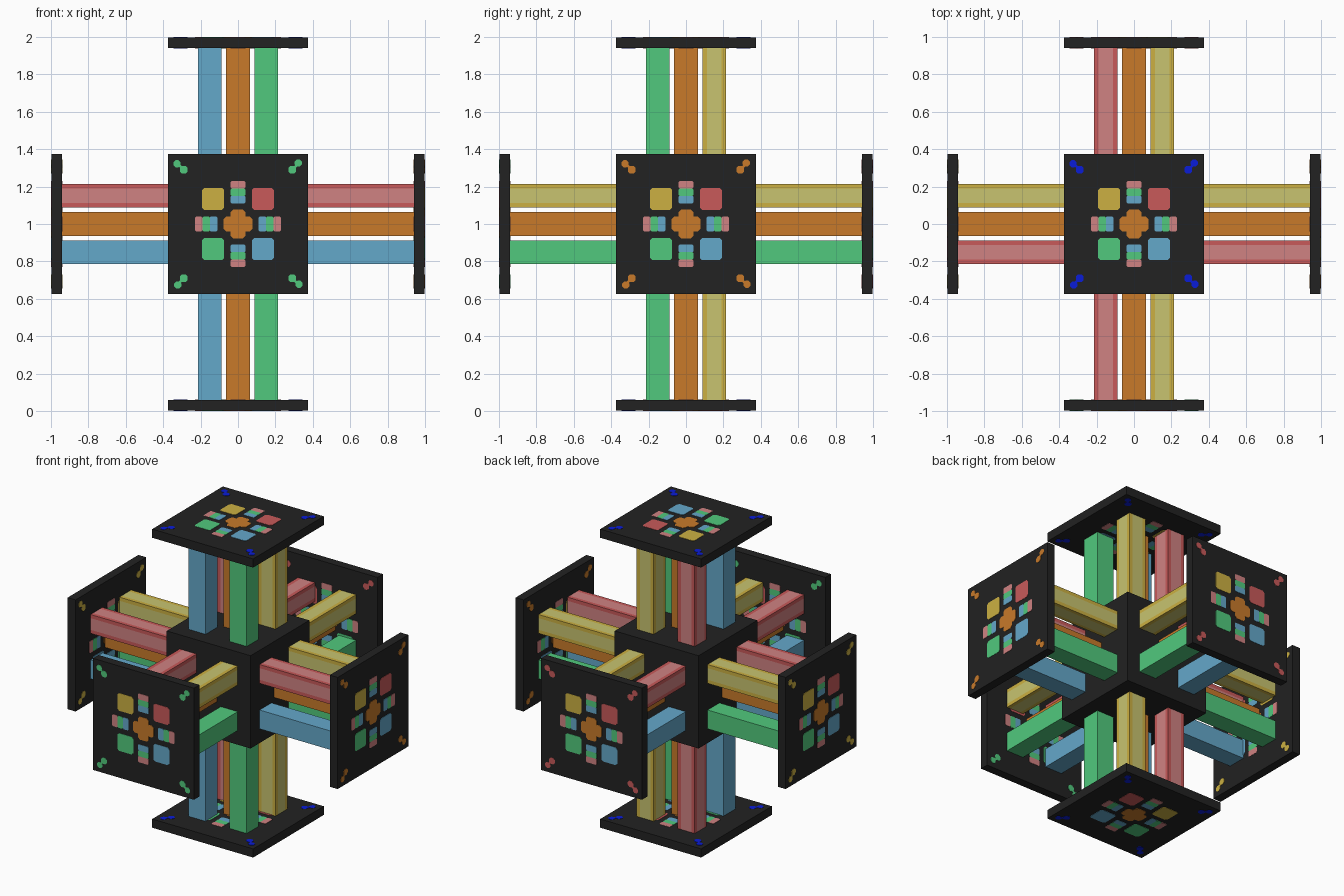
import bpy, bmesh, math
from mathutils import Vector

if "Cube" in bpy.data.objects:
    bpy.data.objects.remove(bpy.data.objects["Cube"])

C = Vector((0, 0, 1))
X, Y, Z = Vector((1, 0, 0)), Vector((0, 1, 0)), Vector((0, 0, 1))


def lin(c):
    c /= 255
    return c / 12.92 if c <= 0.04045 else ((c + 0.055) / 1.055) ** 2.4


COLOURS = {
    "black": (34, 34, 34), "green": (81, 201, 125), "blue": (100, 168, 202),
    "red": (200, 90, 90), "orange": (200, 122, 42), "yellow": (204, 176, 66),
    "pink": (208, 130, 130), "light_yellow": (200, 196, 112), "deep_blue": (10, 28, 215),
}
MATS = {}
for name, rgb in COLOURS.items():
    m = bpy.data.materials.new(name)
    m.diffuse_color = (*[lin(c) for c in rgb], 1)
    m.use_nodes = True
    m.node_tree.nodes["Principled BSDF"].inputs["Base Color"].default_value = m.diffuse_color
    MATS[name] = m


def prism(bm, frame, pts, d0, d1, mat=0):
    """Extrude a flat outline along the frame normal from d0 to d1."""
    u, v, n = frame
    lo = [bm.verts.new(C + u * a + v * b + n * d0) for a, b in pts]
    hi = [bm.verts.new(C + u * a + v * b + n * d1) for a, b in pts]
    faces = [bm.faces.new(lo[::-1]), bm.faces.new(hi)]
    k = len(pts)
    for i in range(k):
        j = (i + 1) % k
        faces.append(bm.faces.new((lo[i], lo[j], hi[j], hi[i])))
    for f in faces:
        f.material_index = mat
    return faces


def finish(bm, name, mats):
    bmesh.ops.recalc_face_normals(bm, faces=bm.faces)
    me = bpy.data.meshes.new(name)
    bm.to_mesh(me)
    bm.free()
    for m in mats:
        me.materials.append(MATS[m])
    ob = bpy.data.objects.new(name, me)
    bpy.context.collection.objects.link(ob)


def rect(x0, x1, y0, y1, c=0.0):
    if not c:
        return [(x0, y0), (x1, y0), (x1, y1), (x0, y1)]
    return [(x0 + c, y0), (x1 - c, y0), (x1, y0 + c), (x1, y1 - c),
            (x1 - c, y1), (x0 + c, y1), (x0, y1 - c), (x0, y0 + c)]


def disc(x, y, r):
    return [(x + r * math.cos((i + .5) * math.pi / 4),
             y + r * math.sin((i + .5) * math.pi / 4)) for i in range(8)]


def turned(pts, k):
    """Turn an outline by k quarter turns."""
    for _ in range(k):
        pts = [(-b, a) for a, b in pts]
    return pts


# Central block
bm = bmesh.new()
prism(bm, (X, Y, Z), rect(-.31, .31, -.31, .31), -.31, .31)
finish(bm, "core_block", ["black"])


# Beams: square bars, two of the colours with a paler stripe down each side
H, S, OFF = 0.063, 0.039, 0.152
STRIPE = {"red": "pink", "yellow": "light_yellow"}


def beam(name, frame, a, b, colour):
    bm = bmesh.new()
    side = [(-H, -H), (-S, -H), (S, -H)]
    outline = [p for k in range(4) for p in turned(side, k)]
    faces = prism(bm, frame, [(a + p, b + q) for p, q in outline], .30, .94)
    for i, f in enumerate(faces[2:]):
        f.material_index = 1 if i % 3 == 1 else 0
    finish(bm, name, [colour, STRIPE.get(colour, colour)])


# Colours by the sign of the two cross axes (low-low, high-low, high-high, low-high)
SIGNS = [(-1, -1), (1, -1), (1, 1), (-1, 1)]
RING = ["blue", "green", "yellow", "red"]
for label, u, v, n in (("x", Y, Z, X), ("y", X, Z, Y), ("z", X, Y, Z)):
    for s, end in ((1, "plus"), (-1, "minus")):
        fr = (u, v, n * s)
        beam(f"centre_beam_{label}_{end}", fr, 0, 0, "orange")
        for (a, b), col in zip(SIGNS, RING):
            beam(f"{col}_beam_{label}_{end}", fr, a * OFF, b * OFF, col)


# End plates with painted markings on both faces
PLATES = [
    ("front", X, Z, -Y, "green"), ("right", Y, Z, X, "orange"),
    ("back", -X, Z, Y, "red"), ("left", -Y, Z, -X, "yellow"),
    ("top", X, Y, Z, "deep_blue"), ("bottom", X, Y, -Z, "deep_blue"),
]
names = list(COLOURS)
A, B = 0.04, 0.077
# One arm of the rounded cross, repeated by quarter turns
ARM = [(A, -A), (B - .014, -A), (B, -A + .014), (B, A - .014), (B - .014, A)]
CROSS = [p for k in range(4) for p in turned(ARM, k)]

for label, u, v, n, corner in PLATES:
    fr = (u, v, n)
    bm = bmesh.new()
    prism(bm, fr, rect(-.373, .373, -.373, .373), .94, .998)
    finish(bm, f"{label}_plate", ["black"])

    marks = [(CROSS, "orange")]
    # Four large squares
    for a, b, col in ((-1, 1, "yellow"), (1, 1, "red"), (-1, -1, "green"), (1, -1, "blue")):
        x, y = a * .133, b * .134
        marks.append((rect(x - .059, x + .059, y - .059, y + .059, .012), col))
    # Four small three-colour tabs
    for k in range(4):
        for x0, x1, col in ((.11, .151, "blue"), (.151, .19, "green"), (.19, .23, "pink")):
            marks.append((turned(rect(x0, x1, -.04, .04, .006), k), col))
        # Corner dumbbells
        bar = [(.288, .298), (.298, .288), (.328, .318), (.318, .328)]
        marks += [(turned(disc(.322, .326, .021), k), corner),
                  (turned(disc(.290, .290, .023), k), corner),
                  (turned(bar, k), corner)]
    bm = bmesh.new()
    for pts, col in marks:
        prism(bm, fr, pts, .997, 1.0, names.index(col))
        prism(bm, fr, pts, .938, .941, names.index(col))
    finish(bm, f"{label}_markings", names)
